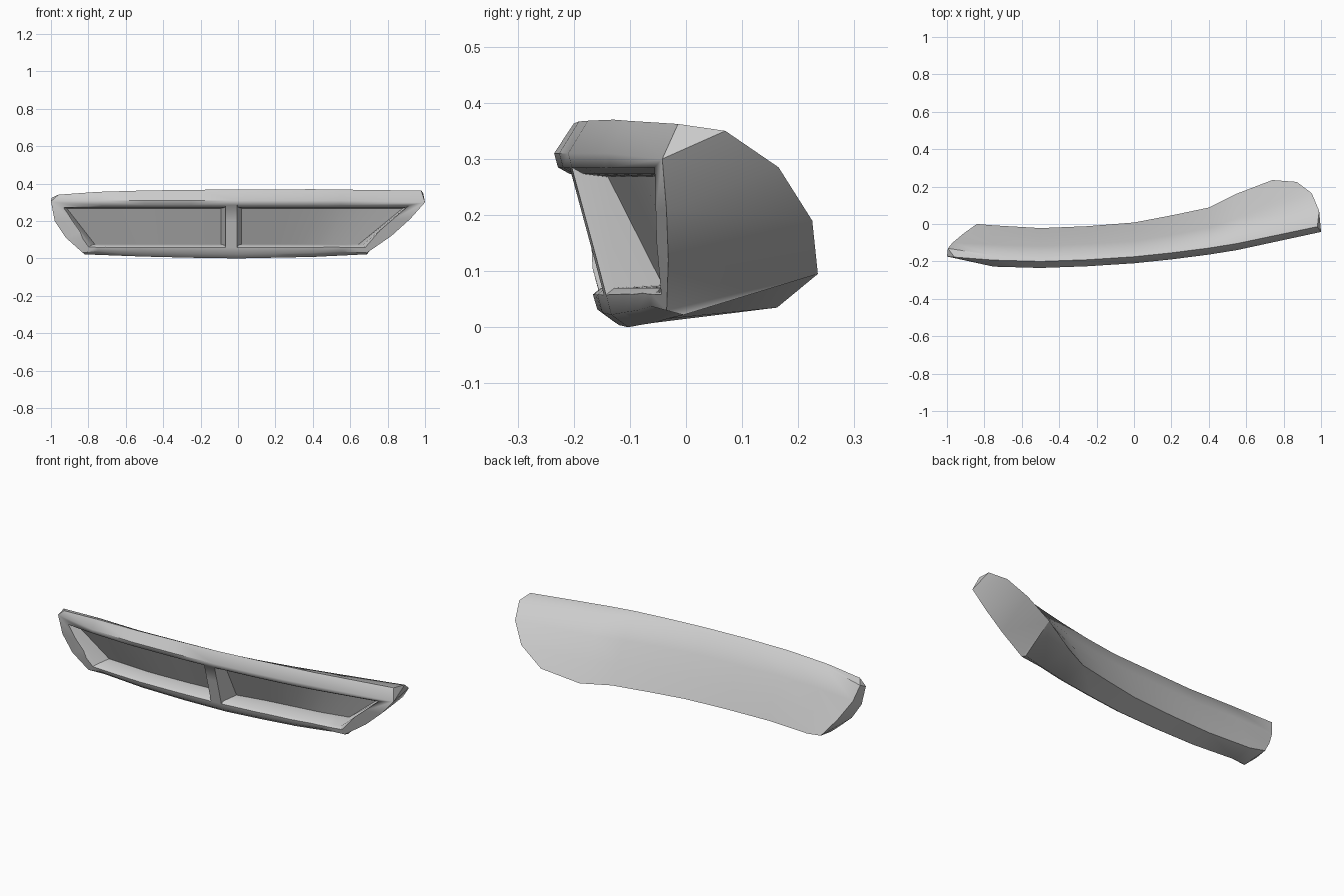
import bpy, bmesh

if "Cube" in bpy.data.objects:
    bpy.data.objects.remove(bpy.data.objects["Cube"])


def curve(keys):
    """Piecewise linear function through (x, value) pairs."""
    def f(x):
        if x <= keys[0][0]:
            return keys[0][1]
        for (a, p), (b, q) in zip(keys, keys[1:]):
            if x <= b:
                return p + (q - p) * (x - a) / (b - a)
        return keys[-1][1]
    return f


# Plan curves: front lip, top of the sloping back, bottom of the back
front_lip = curve([(-1, -.175), (-.96, -.212), (-.75, -.228), (-.5, -.235), (-.25, -.226),
                   (0, -.21), (.25, -.184), (.5, -.15), (1, -.045)])
back_top = curve([(-1, -.14), (-.75, -.17), (-.5, -.175), (0, -.15), (.2, -.12), (.4, -.08),
                  (.55, -.045), (1, .07)])
back_low = curve([(-.84, 0), (-.5, -.02), (-.25, -.01), (0, .01), (.2, .048), (.4, .09),
                  (.55, .165), (.74, .235)])
top_z = curve([(-1, .335), (-.88, .352), (-.4, .366), (.4, .37), (1, .362)])
under_z = curve([(-.83, .022), (-.4, .006), (0, 0), (.4, .008), (.69, .022)])


def front_y(x, z):
    return front_lip(x) + .27 * (.31 - z)


def back_y(x, z):
    k = (.355 - z) / .325
    return back_top(x) + (back_low(x) - back_top(x)) * k + .03 * k * (1 - k)


def make_mesh(name, rings, cap_faces):
    """Loft closed rings and close both ends with the given index faces."""
    bm = bmesh.new()
    rows = [[bm.verts.new(p) for p in r] for r in rings]
    n = len(rows[0])
    for a, b in zip(rows, rows[1:]):
        for i in range(n):
            j = (i + 1) % n
            bm.faces.new((a[i], a[j], b[j], b[i]))
    for row in (rows[0], rows[-1]):
        for idx in cap_faces:
            bm.faces.new([row[i] for i in idx])
    bmesh.ops.recalc_face_normals(bm, faces=bm.faces)
    me = bpy.data.meshes.new(name)
    bm.to_mesh(me)
    bm.free()
    ob = bpy.data.objects.new(name, me)
    bpy.context.collection.objects.link(ob)
    return ob


# Body: wedge-shaped bar with slanted end caps
F_Z = (.31, .20, .10, .025)
B_Z = (.352, .25, .14, .035)


def mid_ring(x):
    f = [(x, front_y(x, z), z) for z in F_Z]
    f[3] = (x, f[3][1], under_z(x) + .022)
    b = [(x, back_y(x, z), z) for z in B_Z]
    return close_ring(f, b, x, x)


def close_ring(f, b, x_low, x_top):
    under = (x_low, f[3][1] + .03, under_z(x_low))
    top = (x_top, front_lip(x_top) + .035, top_z(x_top))
    return f + [under] + b[::-1] + [top]


left_f = [(x, front_y(x, z), z) for x, z in zip((-1, -.98, -.92, -.83), (.305, .2, .11, .03))]
left_b = [(-.995, -.13, .325), (-.97, -.10, .24), (-.91, -.05, .14), (-.84, 0, .05)]
right_f = [(x, front_y(x, z), z) for x, z in zip((1, .92, .82, .69), (.30, .21, .12, .03))]
right_b = [(.99, .07, .35), (.95, .165, .285), (.87, .225, .19), (.74, .235, .095)]

rings = [close_ring(left_f, left_b, -.82, -.96)]
rings += [mid_ring(x) for x in (-.75, -.5, -.25, 0, .2, .4, .55)]
rings += [close_ring(right_f, right_b, .69, .98)]
caps = [(0, 1, 7, 8), (1, 2, 6, 7), (2, 3, 5, 6), (3, 4, 5), (0, 8, 9)]
body = make_mesh("grille_frame", rings, caps)


# Two recessed openings with chamfered rims, leaving a central divider
def opening_cutter(name, tops, bottoms, grow_l, grow_r):
    rings, steps = [], 8
    for s in range(steps + 1):
        t = s / steps
        xt = tops[0] + (tops[1] - tops[0]) * t
        xb = bottoms[0] + (bottoms[1] - bottoms[0]) * t
        gx = -grow_l * (1 - t) + grow_r * t
        inset = .02 * (1 - 2 * t)

        def layer(x, z, dz):
            y = front_y(x, z)
            deep = min(back_y(x, z) - .035, y + .12)
            return [(x + gx, front_y(x + gx, z + dz) - .035, z + dz),
                    (x, y + .018, z),
                    (x + inset, deep, z - dz * .15)]

        up, low = layer(xt, .273, .035), layer(xb, .07, -.035)
        rings.append(up + low[::-1])
    cutter = make_mesh(name, rings, [(0, 1, 4, 5), (1, 2, 3, 4)])
    cutter.hide_render = True
    return cutter


cutters = [opening_cutter("left_opening", (-.935, -.07), (-.785, -.07), .045, .012),
           opening_cutter("right_opening", (.0, .9), (.0, .665), .012, .045)]

bpy.context.view_layer.objects.active = body
body.select_set(True)
for c in cutters:
    m = body.modifiers.new("opening", 'BOOLEAN')
    m.operation = 'DIFFERENCE'
    m.solver = 'EXACT'
    m.object = c
    bpy.ops.object.modifier_apply(modifier=m.name)
    bpy.data.objects.remove(c)

bpy.ops.object.shade_smooth_by_angle(angle=.8)
